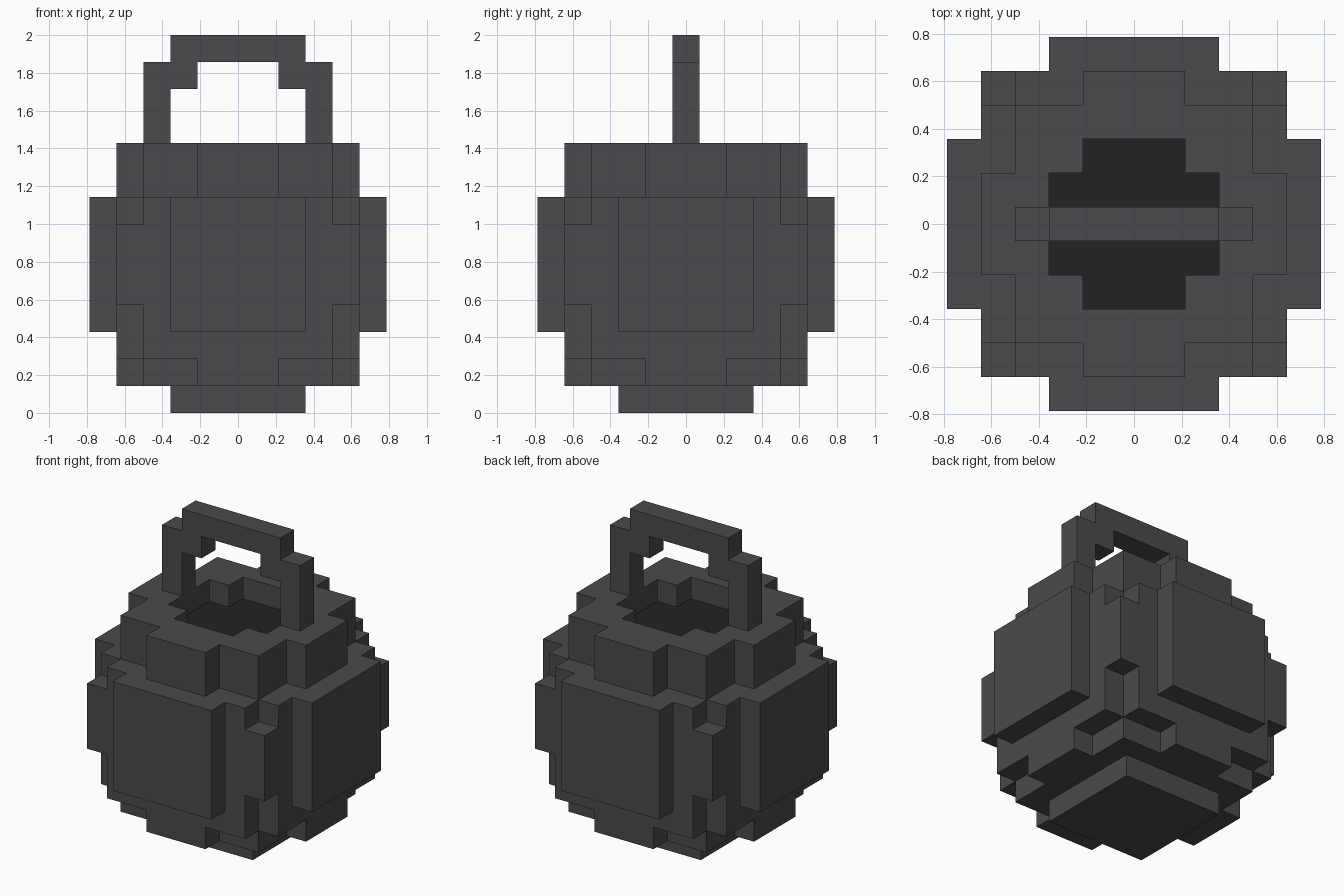
import bpy, bmesh
from mathutils import Vector

if "Cube" in bpy.data.objects:
    bpy.data.objects.remove(bpy.data.objects["Cube"])

U = 2 / 14  # one block of the grid the model is built on


def material(name, rgb):
    m = bpy.data.materials.new(name)
    m.diffuse_color = (*rgb, 1)
    m.use_nodes = True
    m.node_tree.nodes["Principled BSDF"].inputs["Base Color"].default_value = m.diffuse_color
    return m


iron = material("dark_iron", (0.069, 0.067, 0.074))
powder = material("black_powder", (0.016, 0.016, 0.016))


def make_object(name, bm, mats):
    me = bpy.data.meshes.new(name)
    bm.to_mesh(me)
    bm.free()
    for m in mats:
        me.materials.append(m)
    ob = bpy.data.objects.new(name, me)
    bpy.context.collection.objects.link(ob)
    return ob


# Round body: blocky ball with a straight two-layer neck and a shallow opening
def in_body(i, j, k):
    i, j = abs(i), abs(j)
    if k > 4:
        return False
    if k == 4 and max(i, j) <= 2 and i + j < 4:
        return False                      # opening in the top
    k = 4 if k == 3 else abs(k)           # neck repeats the top layer
    a, b, c = sorted((i, j, k))
    if c >= 5:
        return c == 5 and b <= 2          # flat plates on each side
    return a * a + b * b + c * c <= 34


DIRS = [Vector(d) for d in ((1, 0, 0), (-1, 0, 0), (0, 1, 0),
                            (0, -1, 0), (0, 0, 1), (0, 0, -1))]
bm = bmesh.new()
span = range(-5, 6)
for i in span:
    for j in span:
        for k in span:
            if not in_body(i, j, k):
                continue
            for d in DIRS:
                if in_body(i + int(d.x), j + int(d.y), k + int(d.z)):
                    continue
                # one square on every exposed side of the block
                s = Vector((d.y, d.z, d.x))
                t = d.cross(s)
                c = Vector((i, j, k + 5.5)) + d / 2
                ring = [c - s / 2 - t / 2, c + s / 2 - t / 2,
                        c + s / 2 + t / 2, c - s / 2 + t / 2]
                f = bm.faces.new([bm.verts.new(p * U) for p in ring])
                # floor of the opening is filled with powder
                if d.z > 0 and k == 3:
                    f.material_index = 1
bmesh.ops.remove_doubles(bm, verts=bm.verts, dist=1e-4)
make_object("pot_body", bm, [iron, powder])

# Handle: stepped arch profile, mirrored and extruded
half = [(3.5, 10), (3.5, 13), (2.5, 13), (2.5, 14)]
inner = [(1.5, 13), (1.5, 12), (2.5, 12), (2.5, 10)]
outline = (half + [(-x, z) for x, z in reversed(half)]
           + [(-x, z) for x, z in reversed(inner)] + inner)
bm = bmesh.new()
face = bm.faces.new([bm.verts.new((x * U, -0.5 * U, z * U)) for x, z in outline])
ext = bmesh.ops.extrude_face_region(bm, geom=[face], use_keep_orig=True)
bmesh.ops.translate(bm, vec=(0, U, 0),
                    verts=[v for v in ext["geom"] if isinstance(v, bmesh.types.BMVert)])
bmesh.ops.triangulate(bm, faces=[f for f in bm.faces if len(f.verts) > 4])
bmesh.ops.recalc_face_normals(bm, faces=bm.faces)
make_object("handle", bm, [iron])
